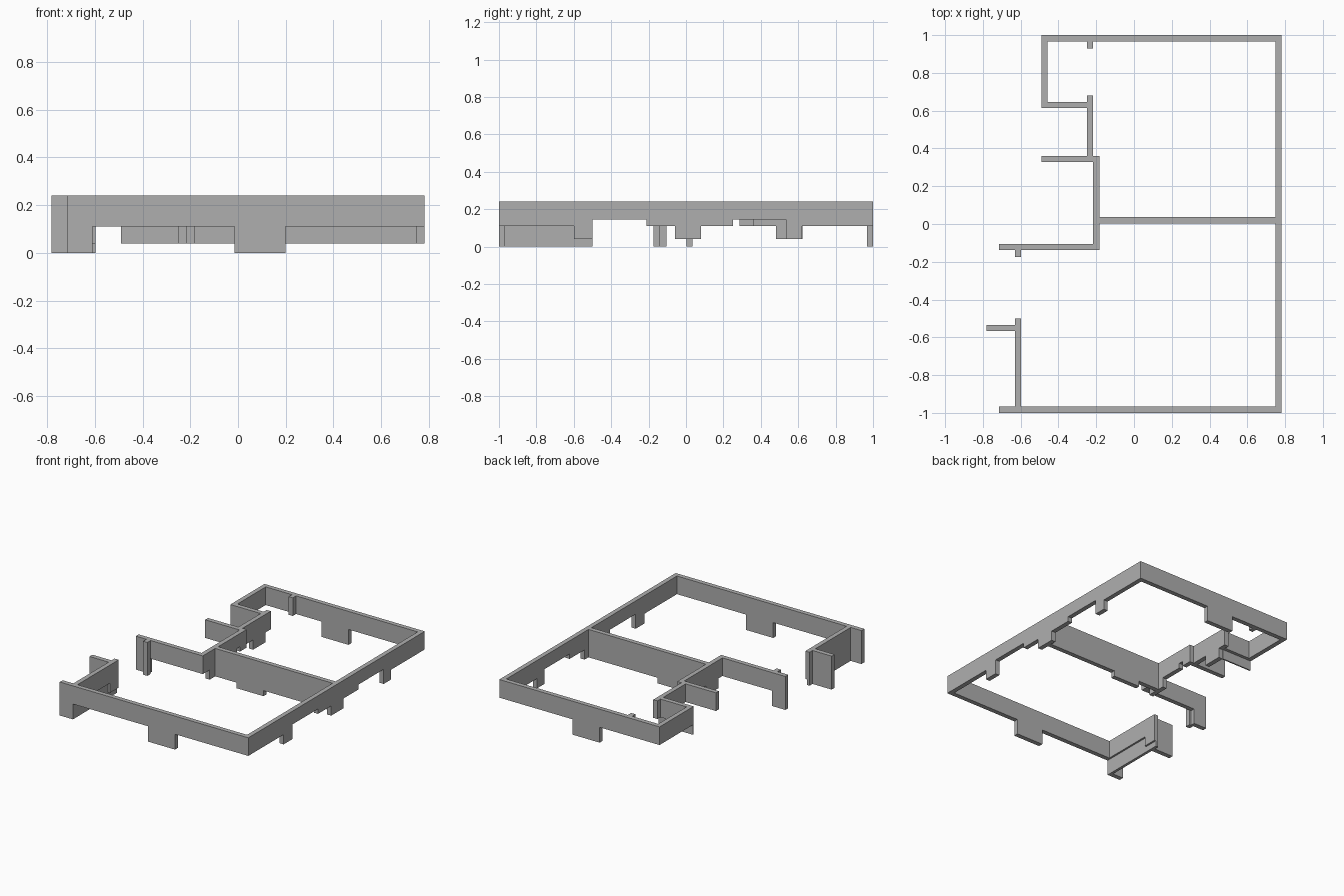
import bpy
import bmesh

cube = bpy.data.objects.get("Cube")
if cube:
    bpy.data.objects.remove(cube, do_unlink=True)

# Heights shared by all the walls
TOP = 0.24       # top of the band
RAISED = 0.145   # underside over tall openings
HEAD = 0.11      # normal underside
SILL = 0.04      # underside of short drops
FLOOR = 0.0      # underside of full drops
THICK = 0.033

grey = bpy.data.materials.new("wall grey")
grey.use_nodes = True
colour = (0.43, 0.43, 0.43, 1)
grey.diffuse_color = colour
grey.node_tree.nodes["Principled BSDF"].inputs["Base Color"].default_value = colour


def wall(name, axis, side, start, runs, top=TOP, thick=THICK):
    """Extrude a stepped elevation: runs are (end position, underside height)."""
    outline = [(start, top)]
    position = start
    for end, underside in runs:
        for point in ((position, underside), (end, underside)):
            if point != outline[-1]:
                outline.append(point)
        position = end
    outline.append((position, top))

    def place(along, height):
        return (along, side, height) if axis == "x" else (side, along, height)

    bm = bmesh.new()
    face = bm.faces.new([bm.verts.new(place(a, h)) for a, h in outline])
    extruded = bmesh.ops.extrude_face_region(bm, geom=[face])
    moved = [v for v in extruded["geom"] if isinstance(v, bmesh.types.BMVert)]
    offset = (0, thick, 0) if axis == "x" else (thick, 0, 0)
    bmesh.ops.translate(bm, verts=moved, vec=offset)
    bmesh.ops.recalc_face_normals(bm, faces=bm.faces)
    mesh = bpy.data.meshes.new(name)
    bm.to_mesh(mesh)
    bm.free()
    mesh.materials.append(grey)
    obj = bpy.data.objects.new(name, mesh)
    bpy.context.collection.objects.link(obj)
    return obj


EAST = 0.782
INNER = EAST - THICK
DROP = [(-0.015, HEAD), (0.2, FLOOR), (INNER, HEAD)]

# Long outer walls, with one drop in the middle
wall("front_wall", "x", -1, -0.715, [(-0.61, FLOOR)] + DROP)
wall("back_wall", "x", 1 - THICK, -0.49, DROP)

# Long side wall with raised openings between drops
wall("long_side_wall", "y", INNER, -1, [
    (-0.6, HEAD), (-0.5, SILL), (-0.21, RAISED), (-0.06, HEAD), (0.08, SILL),
    (0.25, HEAD), (0.535, RAISED), (0.62, SILL), (1, HEAD)])

# Dividing wall
wall("dividing_wall", "x", 0.003, -0.183, [
    (-0.015, SILL), (0.2, FLOOR), (INNER, SILL)])

# Front room, entrance side
wall("front_room_wall", "y", -0.63, -1 + THICK, [(-0.6, HEAD), (-0.5, SILL)])
wall("front_room_panel", "y", -0.63, -1 + THICK, [(-0.5, FLOOR)], HEAD, 0.02)
wall("front_room_wing", "x", -0.567, -0.782, [(-0.63, FLOOR)])
wall("porch_wall", "x", -0.138, -0.715, [(-0.61, FLOOR), (-0.183, HEAD)])
wall("porch_post", "y", -0.63, -0.175, [(-0.138, FLOOR)])

# Core walls running towards the back
wall("core_wall", "y", -0.216, -0.138 + THICK, [
    (-0.06, HEAD), (0.08, SILL), (0.25, HEAD), (0.285, RAISED), (0.36, HEAD)])
wall("core_wing", "x", 0.327, -0.49, [(-0.216, HEAD)])
wall("back_core_wall", "y", -0.249, 0.36, [(0.48, HEAD), (0.62, SILL), (0.68, HEAD)])

# Back bay
wall("bay_side_wall", "y", -0.49, 0.613 + THICK, [(1 - THICK, HEAD)])
wall("bay_front_wall", "x", 0.613, -0.49, [(-0.249, HEAD)])
wall("bay_front_panel", "x", 0.613, -0.49, [(-0.249, SILL)], HEAD, 0.01)
wall("bay_post", "y", -0.249, 0.93, [(1 - THICK, HEAD)])
